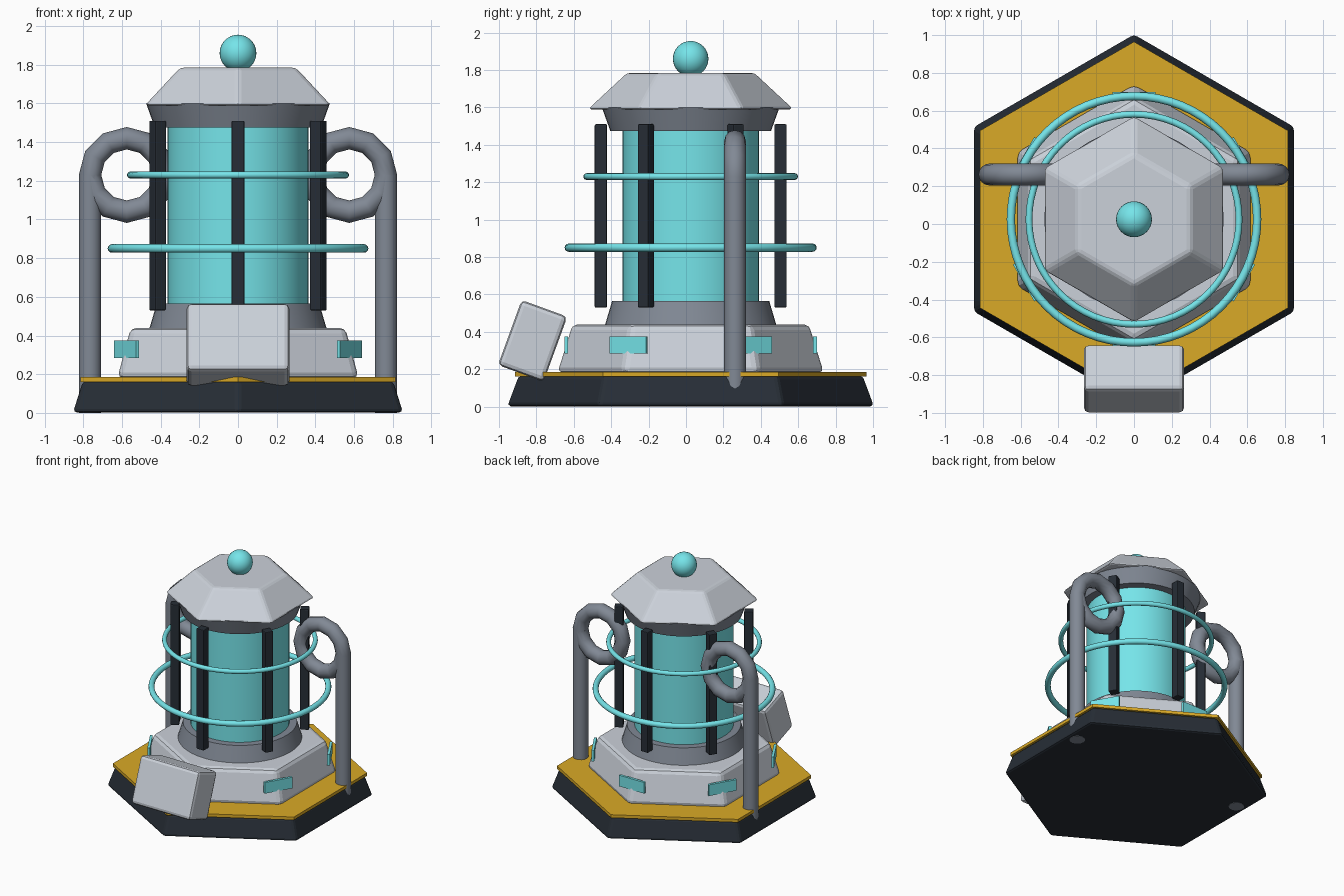
import bpy, bmesh
from math import sin, cos, pi, radians

if "Cube" in bpy.data.objects:
    bpy.data.objects.remove(bpy.data.objects["Cube"])

CY = 0.025  # y of the main axis


def mat(name, rgb):
    m = bpy.data.materials.new(name)
    m.diffuse_color = (*rgb, 1)
    m.use_nodes = True
    m.node_tree.nodes["Principled BSDF"].inputs["Base Color"].default_value = m.diffuse_color
    return m


DARK = mat("dark", (0.02, 0.027, 0.037))
GOLD = mat("gold", (0.70, 0.40, 0.02))
CYAN = mat("cyan", (0.18, 0.78, 0.82))
LIGHT = mat("light_grey", (0.60, 0.64, 0.70))
STEEL = mat("steel", (0.22, 0.25, 0.30))


def finish(ob, name, material, bevel=0, smooth=True):
    ob.name = name
    ob.data.materials.append(material)
    if smooth:
        bpy.ops.object.select_all(action='DESELECT')
        ob.select_set(True)
        bpy.context.view_layer.objects.active = ob
        bpy.ops.object.shade_smooth_by_angle(angle=radians(35))
    if bevel:
        b = ob.modifiers.new("bevel", 'BEVEL')
        b.width, b.segments, b.limit_method = bevel, 2, 'ANGLE'
        b.angle_limit = radians(25)
    return ob


def prism(name, profile, sides, material, bevel=0, loc=(0, CY)):
    """Closed stack of n-gons from (radius, z) points, first corner on +y."""
    bm = bmesh.new()
    rings = [[bm.verts.new((r * cos(pi / 2 + 2 * pi * i / sides),
                            r * sin(pi / 2 + 2 * pi * i / sides), z))
              for i in range(sides)] for r, z in profile]
    for a, b in zip(rings, rings[1:]):
        for i in range(sides):
            j = (i + 1) % sides
            bm.faces.new((a[i], a[j], b[j], b[i]))
    bm.faces.new(rings[0][::-1])
    bm.faces.new(rings[-1])
    me = bpy.data.meshes.new(name)
    bm.to_mesh(me)
    bm.free()
    ob = bpy.data.objects.new(name, me)
    bpy.context.collection.objects.link(ob)
    ob.location = (*loc, 0)
    return finish(ob, name, material, bevel, sides > 6)


def box(name, loc, size, material, rot=(0, 0, 0), bevel=0):
    bpy.ops.mesh.primitive_cube_add(size=1, location=loc, rotation=rot)
    ob = bpy.context.object
    for v in ob.data.vertices:
        v.co = [c * s for c, s in zip(v.co, size)]
    return finish(ob, name, material, bevel, False)


def ring(name, loc, major, minor, material, segs, rot=(0, 0, 0)):
    bpy.ops.mesh.primitive_torus_add(location=loc, rotation=rot, major_radius=major,
                                     minor_radius=minor, major_segments=segs,
                                     minor_segments=12)
    return finish(bpy.context.object, name, material)


# Hexagonal base, trim plate and lower housing
prism("base", [(0.985, 0.002), (0.925, 0.165)], 6, DARK, 0.02)
prism("trim_plate", [(0.94, 0.16), (0.94, 0.185)], 6, GOLD)
prism("lower_housing", [(0.72, 0.18), (0.64, 0.44)], 6, LIGHT, 0.03)

# Round core
prism("lower_collar", [(0.46, 0.43), (0.42, 0.565)], 48, STEEL)
prism("glass_tube", [(0.365, 0.55), (0.365, 1.48)], 48, CYAN)
prism("upper_collar", [(0.43, 1.475), (0.475, 1.60)], 48, STEEL)

# Hexagonal cap with ball finial
prism("cap", [(0.555, 1.59), (0.345, 1.785)], 6, LIGHT, 0.02)
bpy.ops.mesh.primitive_uv_sphere_add(segments=32, ring_count=16, radius=0.095,
                                     location=(0, CY, 1.86))
finish(bpy.context.object, "finial", CYAN)

# Cage posts and light tabs on the six corners
for i in range(6):
    a = pi / 2 + i * pi / 3
    box(f"cage_post_{i}", (0.48 * cos(a), CY + 0.48 * sin(a), 1.02),
        (0.066, 0.066, 0.98), DARK, (0, 0, a), 0.006)
    box(f"light_tab_{i}", (0.665 * cos(a), CY + 0.665 * sin(a), 0.33),
        (0.02, 0.225, 0.09), CYAN, (0, 0, a))

# Halo rings
ring("lower_halo", (0, CY, 0.85), 0.652, 0.022, CYAN, 64)
ring("upper_halo", (0, CY, 1.23), 0.556, 0.018, CYAN, 64)

# Side pipes with looped tops
for s, side in ((-1, "left"), (1, "right")):
    prism(f"{side}_pipe", [(0.058, 0.0), (0.058, 1.23)], 16, STEEL, 0, (s * 0.765, 0.262))
    ring(f"{side}_pipe_loop", (s * 0.575, 0.262, 1.23), 0.19, 0.058, STEEL, 12,
         (pi / 2, 0, 0))

# Tilted console on the front
box("front_console", (0, -0.82, 0.352), (0.53, 0.26, 0.37), LIGHT,
    (radians(-20), 0, 0), 0.025)
